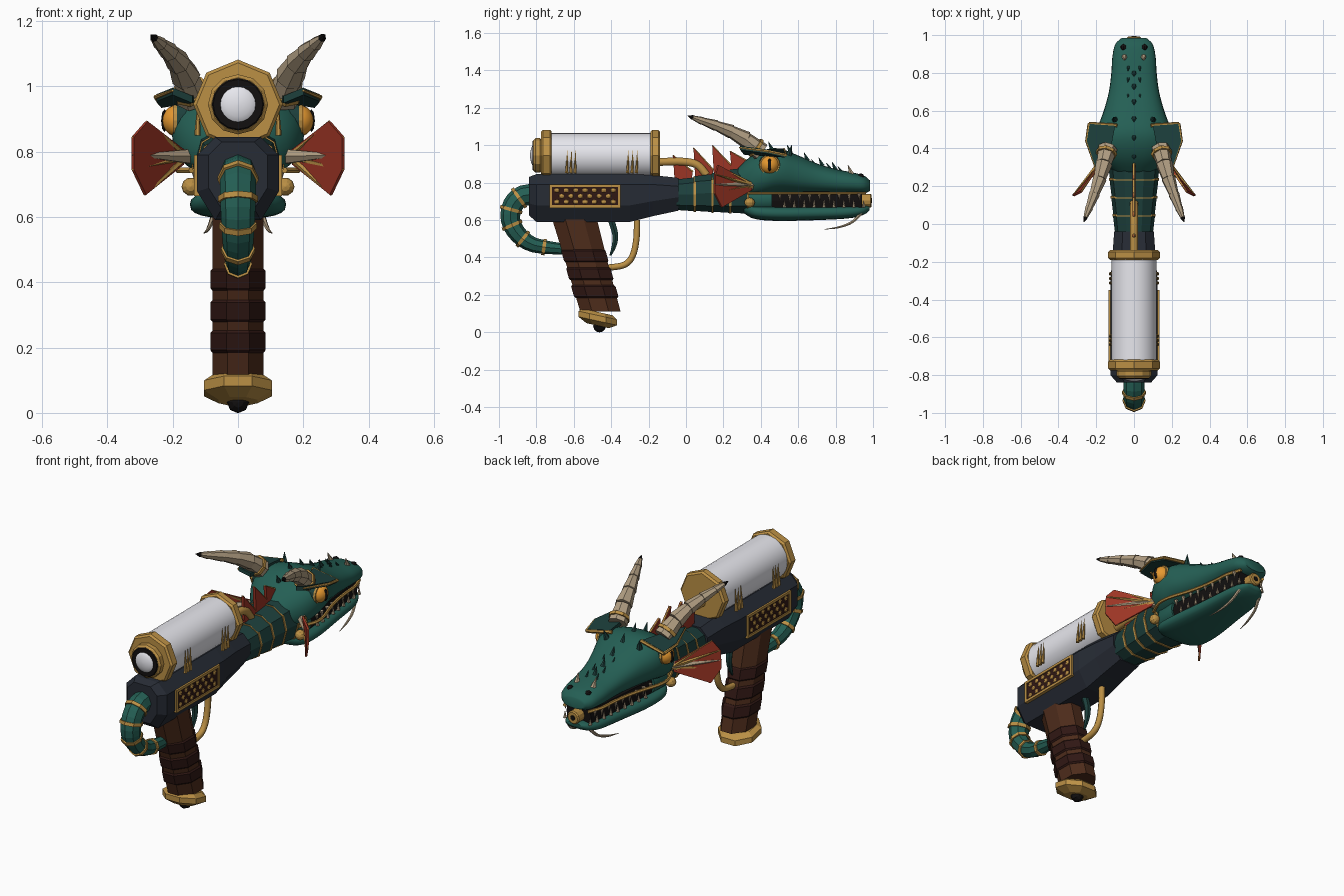
import bpy, bmesh, math
from mathutils import Vector as V

if "Cube" in bpy.data.objects:
    bpy.data.objects.remove(bpy.data.objects["Cube"])

COL = dict(teal=(.018, .115, .09), dark_teal=(.012, .05, .045), gold=(.5, .28, .06), navy=(.02, .025, .036),
           brown=(.075, .025, .011), dark_brown=(.03, .009, .007), red=(.33, .035, .018),
           bone=(.45, .35, .23), black=(.006, .005, .005), amber=(.8, .32, .03), glass=(.8, .8, .85))
MAT = {}
for k, c in COL.items():
    MAT[k] = bpy.data.materials.new(k)
    MAT[k].diffuse_color = (*c, 1)


def build(name, lofts, mat, smooth=None):
    """Skin every list of rings and close its ends."""
    bm = bmesh.new()
    for rings in lofts:
        vs = [[bm.verts.new(p) for p in r] for r in rings]
        n = len(vs[0])
        for a, b in zip(vs, vs[1:]):
            for i in range(n):
                bm.faces.new((a[i], a[(i + 1) % n], b[(i + 1) % n], b[i]))
        bm.faces.new(vs[0])
        bm.faces.new(vs[-1])
    bmesh.ops.recalc_face_normals(bm, faces=bm.faces)
    me = bpy.data.meshes.new(name)
    bm.to_mesh(me)
    bm.free()
    if smooth:
        for p in me.polygons:
            p.use_smooth = True
        me.set_sharp_from_angle(angle=math.radians(smooth))
    me.materials.append(MAT[mat])
    ob = bpy.data.objects.new(name, me)
    bpy.context.collection.objects.link(ob)
    return ob


def sec(y, hx, z0, z1, n=24, p=1.0, x=0, ph=0):
    """Superellipse ring across y."""
    out = []
    for i in range(n):
        a = 2 * math.pi * i / n + ph
        c, s = math.cos(a), math.sin(a)
        out.append(V((x + hx * math.copysign(abs(c) ** p, c), y,
                      (z0 + z1) / 2 + (z1 - z0) / 2 * math.copysign(abs(s) ** p, s))))
    return out


def disc(y0, y1, r, z, n=8, x=0, bev=.01):
    return [sec(y, q, z - q, z + q, n, x=x) for y, q in
            ((y0, r - bev), (y0 + bev, r), (y1 - bev, r), (y1, r - bev))]


def chamfer(y, hx, z0, z1, c):
    return [V((x, y, z)) for x, z in ((hx, z0 + 1.6 * c), (hx, z1 - c), (hx - c, z1), (c - hx, z1),
            (-hx, z1 - c), (-hx, z0 + 1.6 * c), (c - hx, z0), (hx - c, z0))]


def flat(z, cy, hx, hy, tilt=0):
    """Horizontal octagon ring."""
    out = []
    for i in range(8):
        a = math.pi * (i + .5) / 4
        c, s = math.cos(a) * 1.08, math.sin(a) * 1.08
        out.append(V((hx * c, cy + hy * s, z + tilt * hy * s)))
    return out


def cat(pts, k=5):
    """Catmull-Rom through tuples of any length."""
    P = [pts[0]] + list(pts) + [pts[-1]]
    out = []
    for i in range(1, len(P) - 2):
        for j in range(k):
            t = j / k
            out.append(tuple(.5 * (2 * b + (c - a) * t + (2 * a - 5 * b + 4 * c - d) * t * t
                       + (3 * b - a - 3 * c + d) * t ** 3) for a, b, c, d in zip(*P[i - 1:i + 3])))
    return out + [tuple(pts[-1])]


def tube(pts, n=8):
    """Sweep along (x, y, z, radius) points."""
    rings = []
    for i, q in enumerate(pts):
        t = (V(pts[min(i + 1, len(pts) - 1)][:3]) - V(pts[max(i - 1, 0)][:3])).normalized()
        a = V((1, 0, 0)) if abs(t.x) < .9 else V((0, 1, 0))
        a = (a - t * a.dot(t)).normalized()
        b = t.cross(a)
        rings.append([V(q[:3]) + q[3] * (a * math.cos(2 * math.pi * j / n) + b * math.sin(2 * math.pi * j / n))
                      for j in range(n)])
    return rings


def spike(b, t, r, n=6):
    return tube([(*b, r), (*t, .001)], n)


def ball(x, y, z, r, n=10, m=6, sx=1, sy=1, sz=1):
    out = []
    for i in range(m + 1):
        a = math.pi * min(max(i / m, .02), .98)
        q = r * math.sin(a)
        out.append(sec(y - r * sy * math.cos(a), q * sx, z - q * sz, z + q * sz, n, x=x))
    return out


def plate(pts, off):
    return [[V(p) - V(off) for p in pts], [V(p) + V(off) for p in pts]]


S = (1, -1)

# receiver body and perforated side panels
build("body", [[chamfer(*a) for a in ((-.84, .09, .625, .83, .04), (-.80, .125, .59, .845, .055),
      (-.30, .125, .59, .845, .055), (-.18, .115, .62, .84, .05), (-.04, .105, .65, .825, .045))]], "navy")
frame, back, dots = [], [], []
for s in S:
    x = s * .126
    back.append(plate([(x, -.72, .675), (x, -.36, .675), (x, -.36, .78), (x, -.72, .78)], (.003, 0, 0)))
    for z in (.672, .783):
        frame.append(plate([(x, -.73, z - .007), (x, -.35, z - .007), (x, -.35, z + .007), (x, -.73, z + .007)], (.009, 0, 0)))
    for y in (-.723, -.357):
        frame.append(plate([(x, y - .007, .67), (x, y + .007, .67), (x, y + .007, .785), (x, y - .007, .785)], (.009, 0, 0)))
    for r, z in enumerate((.697, .728, .759)):
        dots += [ball(x, -.69 + .05 * i + .025 * (r % 2), z, .015, 8, 5, sx=.6) for i in range(7 - r % 2)]
build("panel_back", back, "dark_brown")
build("panel_frame", frame, "gold")
build("panel_studs", dots, "gold")

# tank with octagonal end rings, sight lens and clamps
build("tank", [disc(-.73, -.18, .119, .945, 32)], "glass", 40)
build("tank_rings", [disc(-.775, -.718, .137, .945), disc(-.19, -.138, .137, .945),
                     disc(-.815, -.77, .092, .945, 12)], "gold")
build("lens_gasket", [disc(-.82, -.8, .08, .945, 16, bev=.004)], "black")
build("lens", [ball(0, -.805, .945, .064, 20, 10, sy=.45)], "glass", 60)
build("tank_clamps", [spike((s * .124, y, .85), (s * .121, y + .004, .972), .01)
      for s in S for y in (-.638, -.616, -.594, -.312, -.288, -.264)], "gold")
build("feed_pipe", [tube(cat([(0, -.15, .91, .022), (0, -.02, .912, .022), (0, .06, .895, .022), (0, .11, .84, .022)]), 10)], "gold", 50)

# grip, wraps and pommel
gy = lambda z: -.592 + (.59 - z) * .28
build("grip", [[flat(z, gy(z), .078, h) for z, h in ((.61, .12), (.35, .112), (.11, .108))]], "brown")
build("grip_wraps", [[flat(z + d, gy(z + d), .078 + e, .112 + e) for d, e in ((-.034, 0), (-.026, .007), (.026, .007), (.034, 0))]
      for z in (.408, .312, .218)], "dark_brown")
build("pommel", [[flat(z, -.472, q, q, -.22) for z, q in ((.108, .08), (.09, .104), (.06, .104), (.035, .06))]], "gold")
build("pommel_stud", [ball(0, -.462, .033, .034, 8, 6)], "black")

# trigger and guard
build("trigger_guard", [tube(cat([(0, -.262, .6, .017), (0, -.265, .5, .017), (0, -.285, .41, .017),
      (0, -.33, .36, .017), (0, -.42, .345, .017)]), 8)], "gold", 50)
build("trigger", [tube(cat([(0, -.40, .6, .02), (0, -.378, .52, .018), (0, -.385, .46, .014), (0, -.405, .41, .006)], 3), 6)], "dark_teal")

# tail loop and its bands
tail = cat([(0, -.78, .735, .056), (0, -.87, .73, .056), (0, -.925, .68, .055), (0, -.938, .60, .052),
            (0, -.895, .52, .047), (0, -.81, .465, .04), (0, -.66, .445, .03)], 3)
build("tail", [tube(tail)], "teal")
bands = []
for i in (4, 7, 10, 13, 16):
    p = V(tail[i][:3])
    t = (V(tail[i + 1][:3]) - V(tail[i - 1][:3])).normalized() * .009
    bands.append(tube([(*(p - t), tail[i][3] + .007), (*(p + t), tail[i][3] + .007)]))
build("tail_bands", bands, "gold")

# segmented neck with collars
neck, rings = [], []
for i in range(4):
    y, w = -.05 + i * .095, .1 + i * .009
    z0, z1 = .65 - i * .005, .82 + i * .018
    neck.append([sec(y, w, z0, z1, 10, .8), sec(y + .1, w + .012, z0 - .007, z1 + .012, 10, .8)])
    rings.append([sec(y + d, w + .015, z0 - .011, z1 + .016, 10, .8) for d in (.091, .103)])
build("neck", neck, "dark_teal")
build("neck_collars", rings, "gold")
crest, edges = [], []
for y, z, b in ((-.07, .945, .82), (.04, .985, .83), (.14, .998, .85), (.235, .967, .87)):
    crest.append(plate([(0, y, z), (0, y + .105, b + .035), (0, y + .1, b - .02), (0, y + .01, b - .02)], (.008, 0, 0)))
    edges.append(tube([(0, y, z, .004), (0, y + .105, b + .035, .008)], 5))
build("neck_crest", crest, "red")
build("crest_edges", edges, "gold")

# skull, jaw and mouth
skull = cat([(.27, .1, .71, .87), (.34, .165, .71, .935), (.42, .2, .72, .975), (.50, .195, .735, .982),
             (.60, .16, .738, .945), (.70, .133, .74, .902), (.80, .12, .74, .872), (.88, .115, .74, .856),
             (.95, .1, .742, .838), (.985, .065, .755, .81)], 4)
build("skull", [[sec(*q, n=28, p=.85) for q in skull]], "teal", 50)
jaw = cat([(.31, .09, .635, .69), (.37, .14, .605, .682), (.50, .145, .595, .676), (.72, .118, .6, .676),
           (.88, .1, .61, .676), (.95, .075, .628, .676), (.98, .04, .65, .672)], 4)
build("lower_jaw", [[sec(*q, n=24, p=.75) for q in jaw]], "teal", 50)
build("jaw_muscle", [[sec(y, w, .645, .78, 16, .7) for y, w in ((.29, .1), (.36, .135), (.46, .13))]], "teal", 50)
build("mouth", [[sec(y, w, .65, .76, 12, .5) for y, w in ((.44, .12), (.7, .1), (.94, .075))]], "black")
lip = ((.33, .155), (.42, .193), (.50, .188), (.60, .156), (.70, .131), (.80, .118), (.88, .112), (.96, .085))
build("lip_trim", [tube(cat([(s * (w - .012), y, .743, .009) for y, w in lip], 3), 6) for s in S], "gold")
teeth = []
for s in S:
    for i in range(9):
        y = .50 + i * .053
        w = .132 - .1 * (y - .5)
        L = .05 if i % 2 else .035
        teeth.append(spike((s * w, y, .742), (s * w, y + .004, .742 - L), .011))
        teeth.append(spike((s * (w - .012), y + .026, .668), (s * (w - .012), y + .026, .705), .01))
build("teeth", teeth, "bone")
build("muzzle", [disc(.92, .993, .036, .703, 12, bev=.006)], "gold")
build("muzzle_bore", [disc(.985, .995, .014, .703, 10, bev=.001)], "black")
build("jaw_hinges", [ball(s * .145, .34, .693, .028) for s in S], "gold")
build("nostrils", [ball(s * .055, .935, .832, .017, 8, 6) for s in S], "black")

# eyes
build("eyes", [ball(s * .182, .447, .895, .05, 20, 12) for s in S], "amber", 60)
build("pupils", [ball(s * .225, .447, .895, .035, 8, 8, sx=.3, sy=.3) for s in S], "black")
build("eye_sockets", [tube([(s * .15, .447, .895, .06), (s * .192, .447, .895, .054)], 16) for s in S], "dark_teal")
build("eye_rims", [tube([(s * .187, .447, .895, .056), (s * .198, .447, .895, .054)], 16) for s in S], "gold")

# brow plates
build("brow_plates", [plate([(s * .1, .52, .972), (s * .235, .53, .945), (s * .25, .44, .965), (s * .2, .29, .985),
      (s * .14, .31, .96)], (0, 0, .011)) for s in S], "dark_teal")
build("brow_trim", [tube([(s * .09, .522, .975, .01), (s * .238, .532, .946, .009)], 6) for s in S]
      + [tube([(s * .238, .532, .948, .008), (s * .252, .44, .967, .007), (s * .2, .285, .987, .004)], 6) for s in S], "gold")

# stepped horns with dark tips
H = [(.14, .40, .965, .052), (.16, .32, 1.03, .046), (.182, .24, 1.073, .038), (.21, .16, 1.105, .03),
     (.238, .085, 1.13, .022), (.257, .035, 1.148, .013), (.266, .01, 1.158, .002)]
horn, tips, hb = [], [], []
for s in S:
    P = [(s * x, y, z, r) for x, y, z, r in H]
    for i, (a, b) in enumerate(zip(P, P[1:])):
        (tips if i == 5 else horn).append(tube([a, (*b[:3], b[3] * .88)], 7))
    a, d = V(P[0][:3]), V(P[1][:3]) - V(P[0][:3])
    hb.append(tube([(*(a + d * .25), .057), (*(a + d * .42), .055)], 8))
build("horns", horn, "bone")
build("horn_tips", tips, "black")
build("horn_bands", hb, "gold")

# cheek fans with ribs
fan = [(.16, .35, .80), (.28, .17, .893), (.322, .155, .845), (.322, .15, .745), (.285, .19, .668), (.17, .35, .76)]
build("cheek_fans", [plate([(s * x, y, z) for x, y, z in fan], (s * .004, .004, 0)) for s in S], "red")
build("fan_ribs", [tube([(s * .16, .355, .785, .012), (s * x, y, z, .003)], 5) for s in S for x, y, z in fan[1:5]], "gold")
build("fan_spurs", [spike((s * .13, .37, .785), (s * .325, .15, .79), .028) for s in S], "bone")

# whiskers and head spikes
build("whiskers", [tube(cat([(s * .065, .94, .64, .009), (s * .08, .89, .59, .008), (s * .092, .82, .562, .006),
      (s * .105, .74, .55, .001)], 4), 6) for s in S], "bone")
build("nose_spikes", [spike((s * .05, .885, .845), (s * .055, .865, .895), .016) for s in S], "bone")
build("head_spikes", [spike((0, y, z), (0, y - .02, z + .045), .014) for y, z in
      ((.36, .94), (.46, .975), (.56, .957), (.65, .917), (.73, .888), (.80, .867))]
      + [spike((s * .1, .55, .945), (s * .11, .565, 1.0), .018) for s in S]
      + [spike((s * .03, y, z), (s * .032, y - .02, z + .03), .009) for s in S for y, z in ((.69, .895), (.77, .875), (.83, .86))], "dark_teal")

for m in bpy.data.materials:
    if m.users and not m.is_grease_pencil:
        m.use_nodes = True
        m.node_tree.nodes["Principled BSDF"].inputs["Base Color"].default_value = m.diffuse_color
